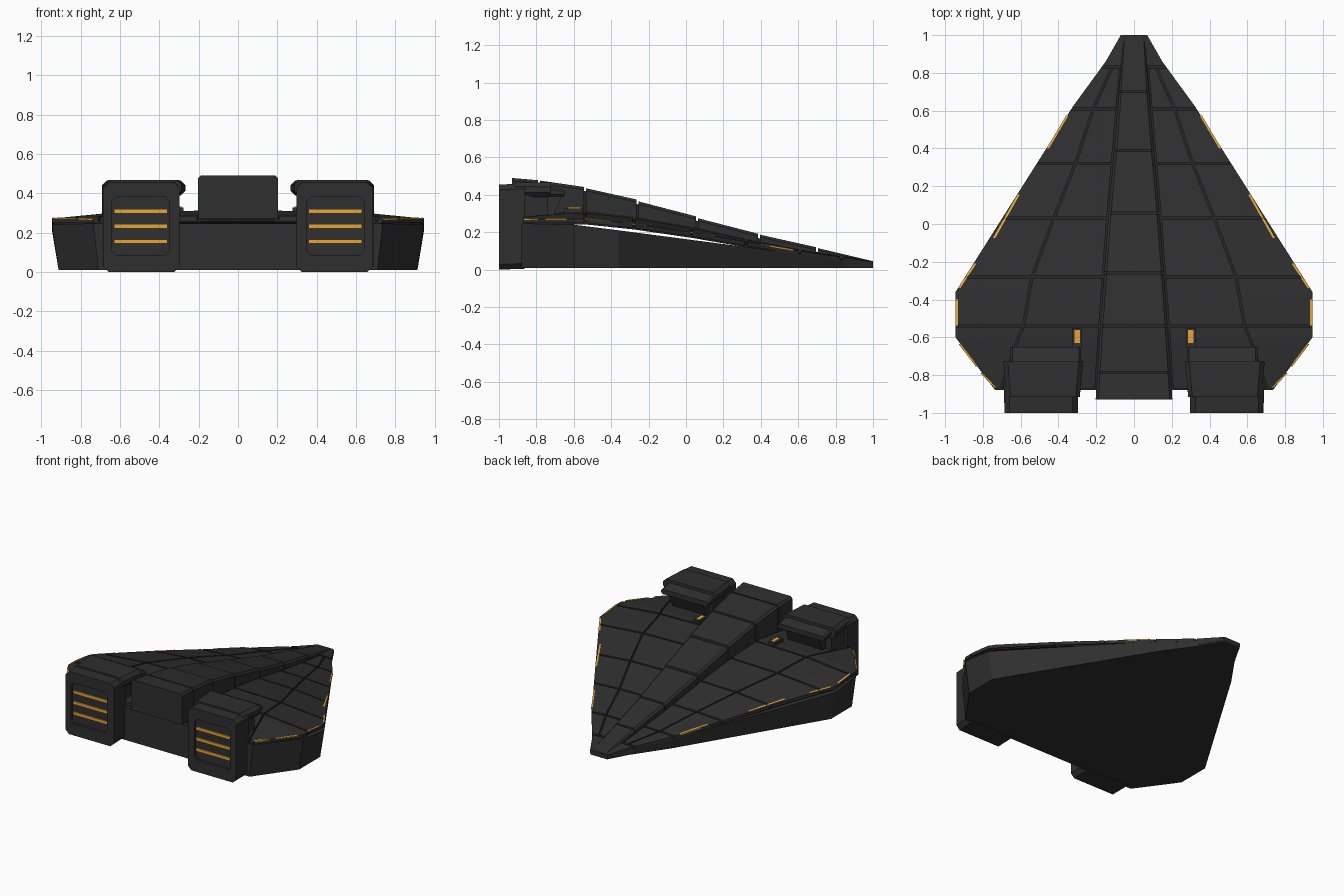
import bpy, bmesh

if "Cube" in bpy.data.objects:
    bpy.data.objects.remove(bpy.data.objects["Cube"])

def mat(name, c):
    m = bpy.data.materials.new(name)
    m.diffuse_color = (*c, 1)
    m.use_nodes = True
    m.node_tree.nodes["Principled BSDF"].inputs["Base Color"].default_value = m.diffuse_color
    return m

GREY = mat("charcoal", (0.028, 0.028, 0.028))
DARK = mat("groove_dark", (0.018, 0.018, 0.018))
AMBER = mat("amber_light", (0.78, 0.38, 0.04))

def loft(name, rings, m=GREY):
    """Skin a list of equal-sized point rings and cap both ends."""
    bm = bmesh.new()
    vs = [[bm.verts.new(p) for p in r] for r in rings]
    n = len(vs[0])
    for a, b in zip(vs, vs[1:]):
        for i in range(n):
            j = (i + 1) % n
            bm.faces.new((a[i], a[j], b[j], b[i]))
    bm.faces.new(vs[0])
    bm.faces.new(vs[-1])
    bmesh.ops.recalc_face_normals(bm, faces=bm.faces)
    me = bpy.data.meshes.new(name)
    bm.to_mesh(me)
    bm.free()
    me.materials.append(m)
    ob = bpy.data.objects.new(name, me)
    bpy.context.collection.objects.link(ob)
    return ob

def lerp(table, y):
    if y >= table[0][0]:
        return table[0][1]
    for (y0, v0), (y1, v1) in zip(table, table[1:]):
        if y >= y1:
            return v0 + (v1 - v0) * (y - y0) / (y1 - y0)
    return table[-1][1]

# profiles along the length: (y, value)
OUT = [(1, .07), (.86, .15), (.62, .325), (-.36, .945), (-.60, .945), (-.87, .735)]
MID = [(.83, .115), (.61, .215), (.32, .31), (.03, .425), (-.28, .54), (-.54, .585), (-.87, .73)]
SPINE = [(1, .055), (.7, .08), (.4, .105), (.06, .135), (-.53, .178), (-.93, .203)]
CREST = [(1, .045), (.7, .09), (.39, .148), (.05, .225), (-.26, .28), (-.54, .312), (-.70, .312), (-.87, .285)]
EDGE = [(1, .042), (.61, .10), (.32, .15), (.03, .20), (-.28, .245), (-.54, .272), (-.87, .270)]
HULL = [(1, .032), (-.36, .21), (-.6, .24), (-.88, .247)]
MID_T = .45

def deck(t, y):
    c, e = lerp(CREST, y), lerp(EDGE, y)
    return c + (e - c) * t * t

# lower hull
rings = []
for y, x in OUT:
    y2 = -.88 if y < -.8 else y
    z = lerp(HULL, y2)
    xb, zb = x * .965, .01
    rings.append([(-xb, y2, zb), (xb, y2, zb), (x, y2, z), (-x, y2, z)])
loft("lower_hull", rings)

# deck layer beneath the armour panels
rings = []
for y in (1, .86, .62, .32, .03, -.28, -.36, -.54, -.60, -.865):
    xo = lerp(OUT, y) - .012
    xm, xi = min(lerp(MID, y), xo * .8), lerp(SPINE, y) * .7
    row = [(-xo, 1), (-xm, MID_T), (-xi, 0), (xi, 0), (xm, MID_T), (xo, 1)]
    drop = .012 if y < .9 else .004
    top = [(x, y, deck(t, y) - drop) for x, t in row]
    bot = [(x, y, deck(t, y) - drop - .018) for x, t in reversed(row)]
    rings.append(top + bot)
loft("deck_underlay", rings, DARK)

# nose cap
rings = []
for y in (1, .86, .84):
    x, z = lerp(OUT, y), deck(0, y) + .001
    rings.append([(-x, y, .02), (x, y, .02), (x, y, deck(1, y)), (.06, y, z), (-.06, y, z), (-x, y, deck(1, y))])
loft("nose_cap", rings)

# armour panels: two columns per side, six rows
G = .006
ROWS = [(.83, .62, .61), (.61, .32), (.32, .03), (.03, -.28), (-.28, -.36, -.54), (-.54, -.60, -.87)]
for s in (-1, 1):
    for k, row in enumerate(ROWS):
        ys = list(row)
        ys[0] -= G
        ys[-1] += G if k < 5 else 0
        inner, outer = [], []
        for y in ys:
            a, m, o = lerp(SPINE, y), lerp(MID, y), lerp(OUT, y)
            m = min(m, o - .03)
            for lst, x0, x1, t0, t1 in ((inner, a + .008, m - G, 0, MID_T), (outer, m + G, o, MID_T, 1)):
                z0, z1 = deck(t0, y), deck(t1, y)
                lst.append([(s * x0, y, z0), (s * x1, y, z1), (s * x1, y, z1 - .022), (s * x0, y, z0 - .022)])
        loft(f"inner_panel_{k}_{s}", inner)
        loft(f"outer_panel_{k}_{s}", outer)

# raised spine in separate blocks with chamfered tops
TOPS = [(1, .045, .705, .115), (.695, .12, .395, .187), (.385, .192, .063, .275), (.053, .285, -.255, .365),
        (-.265, .375, -.535, .435), (-.545, .442, -.78, .476), (-.79, .478, -.93, .49)]
for k, (ya, za, yb, zb) in enumerate(TOPS):
    rings = []
    for y, z in ((ya, za), (yb, zb)):
        x = lerp(SPINE, y)
        lo = deck(0, y) - .015
        c = min(.014, (z - lo) * .3)
        rings.append([(-x, y, lo), (x, y, lo), (x, y, z - c), (x - c, y, z), (c - x, y, z), (-x, y, z - c)])
    loft(f"spine_block_{k}", rings)
# narrower core filling the gaps
rings = []
for y, z in ((.98, .04), (.7, .095), (.39, .168), (.06, .26), (-.26, .35), (-.54, .42), (-.785, .46), (-.9, .465)):
    x = lerp(SPINE, y) - .014
    rings.append([(-x, y, deck(0, y) - .02), (x, y, deck(0, y) - .02), (x, y, z), (-x, y, z)])
loft("spine_core", rings, DARK)

def octa(x0, x1, z0, z1, c, y, s):
    pts = [(x0 + c, z0), (x1 - c, z0), (x1, z0 + c), (x1, z1 - c),
           (x1 - c, z1), (x0 + c, z1), (x0, z1 - c), (x0, z0 + c)]
    return [(s * x, y, z) for x, z in pts]

def box(name, x0, x1, y0, y1, z0, z1, s, m=GREY):
    loft(name, [[(s * x0, y, z0), (s * x1, y, z0), (s * x1, y, z1), (s * x0, y, z1)] for y in (y0, y1)], m)

# edge light strips: start (x, y), end (x, y)
STRIPS = [(.352, .575, .455, .40), (.61, .155, .74, -.075), (.84, -.21, .925, -.34),
          (.937, -.40, .937, -.54), (.922, -.635, .83, -.755), (.805, -.79, .735, -.865)]

for s in (-1, 1):
    # engine body with recessed exhaust panel
    loft(f"engine_body_{s}", [octa(.35, .64, .085, .38, .02, -.982, s), octa(.35, .64, .085, .38, .02, -1, s),
                              octa(.297, .685, 0, .455, .028, -1, s), octa(.297, .69, .005, .46, .028, -.86, s)])
    loft(f"engine_neck_{s}", [octa(.31, .67, .2, .45, .02, -.87, s), octa(.31, .65, .2, .43, .02, -.74, s)])
    # hood over the engine, wider toward the nose
    loft(f"engine_hood_{s}", [octa(.287, .675, .39, .468, .022, -.915, s), octa(.268, .692, .388, .465, .024, -.725, s)])
    loft(f"hood_lip_{s}", [octa(.28, .655, .39, .445, .012, -.73, s), octa(.28, .655, .39, .425, .012, -.65, s)])
    # bracket sloping from lip down to the deck
    loft(f"lip_bracket_{s}", [[(s * x, y, z) for y, z in ((-.76, .40), (-.66, .40), (-.71, .28), (-.76, .28))]
                              for x in (.33, .60)])
    # exhaust bars
    for k, z in enumerate((.155, .232, .309)):
        box(f"exhaust_bar_{k}_{s}", .358, .63, -.991, -.982, z - .011, z + .011, s, AMBER)
    # small deck lamp
    box(f"lamp_housing_{s}", .277, .327, -.65, -.55, .28, .328, s)
    box(f"deck_lamp_{s}", .286, .315, -.63, -.562, .325, .334, s, AMBER)
    # rim lights
    for k, (xa, ya, xb, yb) in enumerate(STRIPS):
        rings = []
        for x, y in ((xa, ya), (xb, yb)):
            z = lerp(EDGE, y)
            rings.append([(s * (x - .005), y, z - .003), (s * (x + .007), y, z - .005),
                          (s * (x + .007), y, z + .003), (s * (x - .005), y, z + .005)])
        loft(f"rim_light_{k}_{s}", rings, AMBER)
